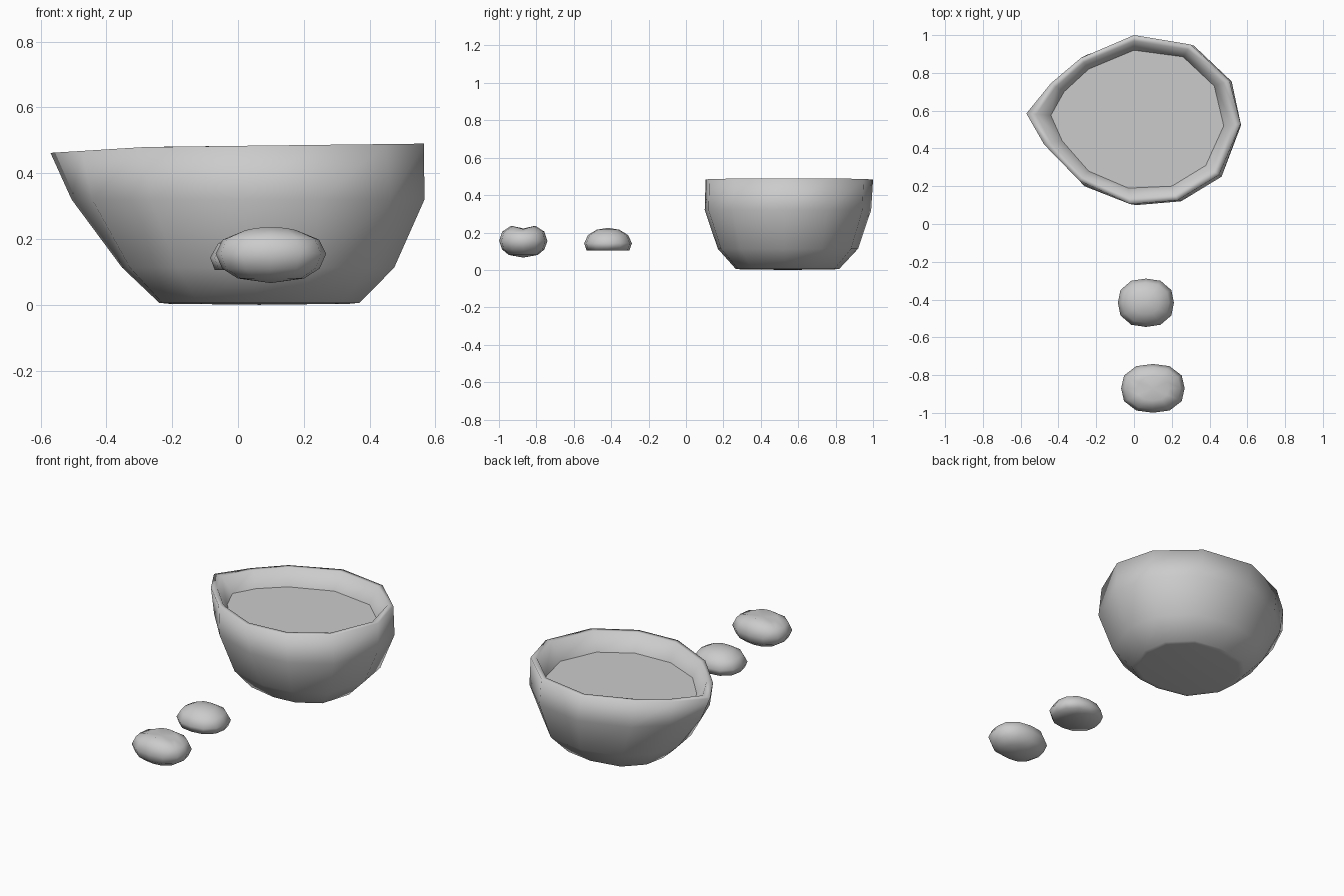
import bpy
import bmesh
import math

cube = bpy.data.objects.get("Cube")
if cube:
    bpy.data.objects.remove(cube, do_unlink=True)

clay = bpy.data.materials.new("plain_grey")
GREY = (0.6, 0.6, 0.6, 1.0)
clay.diffuse_color = GREY
clay.use_nodes = True
shader = next(n for n in clay.node_tree.nodes if n.type == "BSDF_PRINCIPLED")
shader.inputs["Base Color"].default_value = GREY


def loft(name, rings, start=None, end=None):
    """Skin equal rings in order, with optional pole points closing the ends."""
    bm = bmesh.new()
    loops = [[bm.verts.new(p) for p in ring] for ring in rings]
    n = len(loops[0])
    for a, b in zip(loops, loops[1:]):
        for i in range(n):
            j = (i + 1) % n
            bm.faces.new((a[i], a[j], b[j], b[i]))
    for loop, pole in ((loops[0], start), (loops[-1], end)):
        if pole:
            tip = bm.verts.new(pole)
            for i in range(n):
                bm.faces.new((loop[i], loop[(i + 1) % n], tip))
    if len(rings) == 1:
        bm.faces.new(loops[0])
    else:
        bmesh.ops.recalc_face_normals(bm, faces=bm.faces[:])
    mesh = bpy.data.meshes.new(name)
    bm.to_mesh(mesh)
    bm.free()
    for face in mesh.polygons:
        face.use_smooth = True
    mesh.materials.append(clay)
    obj = bpy.data.objects.new(name, mesh)
    bpy.context.collection.objects.link(obj)
    return obj


# Bowl rim outline, counter-clockwise, pointed at the pouring spout (-x)
RIM = [(0.565, 0.53), (0.505, 0.76), (0.3, 0.95), (0, 1.0), (-0.28, 0.88),
       (-0.44, 0.745), (-0.57, 0.585), (-0.475, 0.42), (-0.29, 0.23),
       (-0.02, 0.105), (0.23, 0.125), (0.45, 0.26)]

# Edge of the liquid, blunter at the spout
SHORE = [(0.475, 0.52), (0.425, 0.73), (0.26, 0.885), (0, 0.92), (-0.24, 0.82),
         (-0.37, 0.7), (-0.44, 0.575), (-0.38, 0.44), (-0.24, 0.28),
         (-0.03, 0.19), (0.2, 0.2), (0.38, 0.31)]


def rim_height(x):
    return 0.483 + 0.012 * x - 0.05 * max(0, -x - 0.28)


def wall_ring(z, x0, x1, y0, y1, roundness):
    """Rim outline fitted to a box and blended towards a squarish ellipse."""
    ring = []
    for x, y in RIM:
        u, v = x / 0.565, (y - 0.5525) / 0.4475
        r = math.hypot(u, v)
        target = 1 + 0.07 * (2 * u * v / r ** 2) ** 2
        k = 1 + roundness * (target / r - 1)
        ring.append(((x0 + x1) / 2 + u * k * (x1 - x0) / 2,
                     (y0 + y1) / 2 + v * k * (y1 - y0) / 2, z))
    return ring


def lip_point(outer, inner):
    x, y = (o + (i - o) * 0.4 for o, i in zip(outer, inner))
    return x, y, rim_height(x)


# Bowl: flat base, flaring wall, rolled rim and inner wall
surface = [(x, y, 0.382) for x, y in SHORE]
loft("bowl", [
    wall_ring(0.003, -0.21, 0.34, 0.29, 0.795, 1),
    wall_ring(0.006, -0.24, 0.37, 0.265, 0.82, 1),
    wall_ring(0.113, -0.352, 0.475, 0.17, 0.92, 0.8),
    wall_ring(0.32, -0.503, 0.567, 0.1, 0.99, 0.37),
    [(x, y, rim_height(x)) for x, y in RIM],
    [lip_point(o, i) for o, i in zip(RIM, SHORE)],
    surface,
], start=(0.065, 0.545, 0))

# Liquid filling the bowl
loft("liquid_surface", [surface])


def lump(name, center, size, layers, bottom, top):
    """Rounded pebble; layers are (z, scale, extra height towards +-y)."""
    rings = []
    for z, scale, lift in layers:
        ring = []
        for i in range(12):
            a = i * math.tau / 12
            c, s = math.cos(a), math.sin(a)
            # Push the diagonals outwards for a squarish outline
            k = scale * (1.05 if i % 3 else 1)
            ring.append((center[0] + size[0] * c * k,
                         center[1] + size[1] * s * k, z + lift * abs(s)))
        rings.append(ring)
    return loft(name, rings, (*center, bottom), (*center, top))


# Front lump, creased along its top
lump("front_lump", (0.1, -0.87), (0.168, 0.129),
     [(0.08, 0.6, 0), (0.11, 0.88, 0), (0.155, 1.0, 0),
      (0.198, 0.87, 0.007), (0.218, 0.5, 0.018)],
     0.066, 0.222)

# Rear lump, domed above with a hollow underside
lump("rear_lump", (0.063, -0.417), (0.148, 0.128),
     [(0.105, 0.9, 0), (0.143, 1.0, 0), (0.187, 0.83, 0), (0.215, 0.47, 0)],
     0.13, 0.225)
